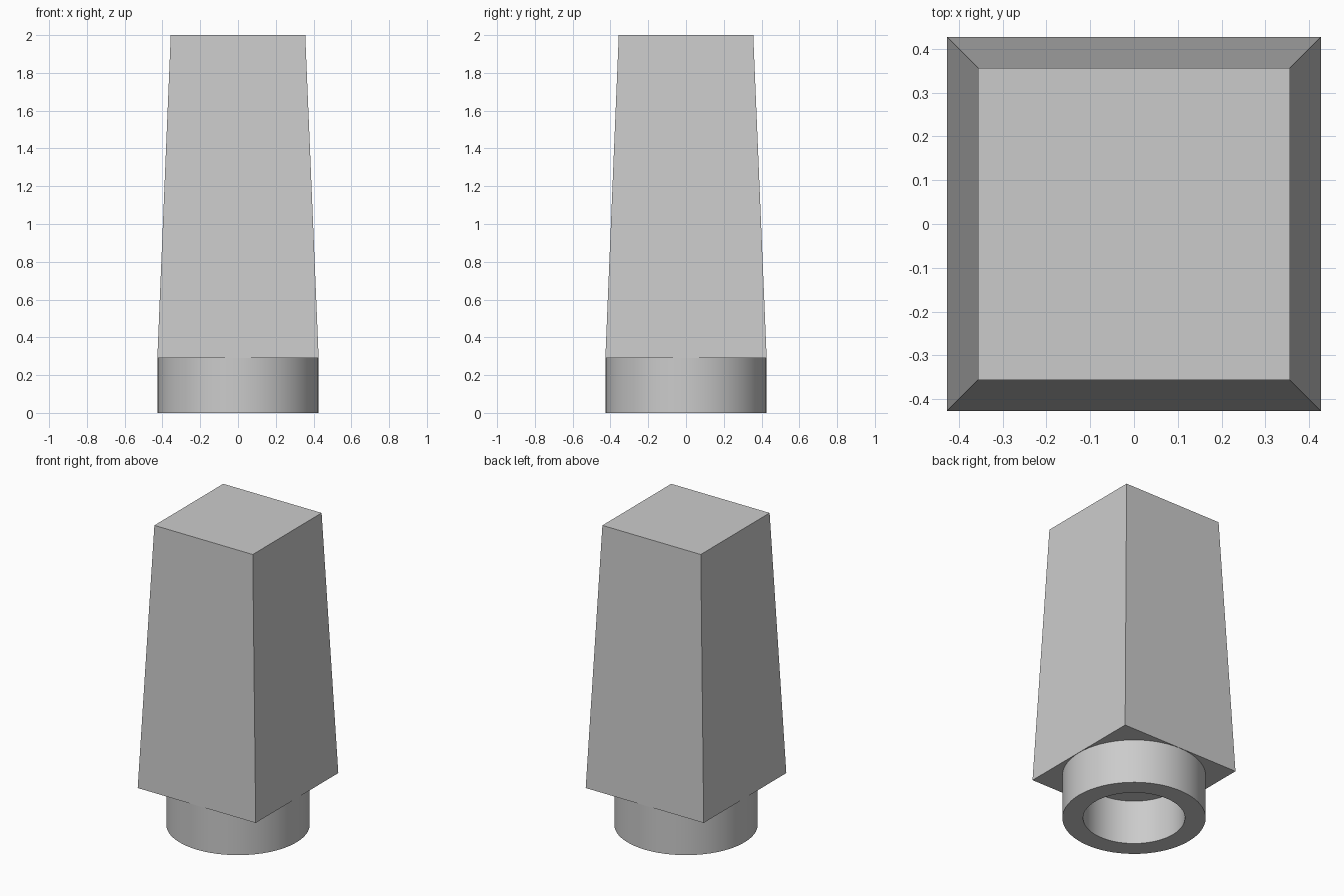
import bpy, bmesh, math

cube = bpy.data.objects.get("Cube")
if cube:
    bpy.data.objects.remove(cube, do_unlink=True)

BASE_Z, TOP_Z = 0.29, 2.0
BASE_HALF, TOP_HALF = 0.427, 0.356
OUTER, INNER = 0.425, 0.302

grey = bpy.data.materials.new("light grey")
grey.use_nodes = True
colour = (0.6, 0.6, 0.6, 1)
grey.diffuse_color = colour
grey.node_tree.nodes["Principled BSDF"].inputs["Base Color"].default_value = colour


def add_part(name, bm):
    bmesh.ops.recalc_face_normals(bm, faces=bm.faces)
    mesh = bpy.data.meshes.new(name)
    bm.to_mesh(mesh)
    bm.free()
    mesh.materials.append(grey)
    obj = bpy.data.objects.new(name, mesh)
    bpy.context.collection.objects.link(obj)
    return obj


# Tapered square block
bm = bmesh.new()
bmesh.ops.create_cube(bm, size=2)
for v in bm.verts:
    top = v.co.z > 0
    half = TOP_HALF if top else BASE_HALF
    v.co = (v.co.x * half, v.co.y * half, TOP_Z if top else BASE_Z)
add_part("tapered_block", bm)

# Hollow round collar, spun from a rectangular section
bm = bmesh.new()
section = [(INNER, 0), (OUTER, 0), (OUTER, BASE_Z), (INNER, BASE_Z)]
verts = [bm.verts.new((r, 0, z)) for r, z in section]
edges = [bm.edges.new((verts[i], verts[(i + 1) % 4])) for i in range(4)]
bmesh.ops.spin(bm, geom=verts + edges, cent=(0, 0, 0), axis=(0, 0, 1),
               angle=math.tau, steps=64, use_merge=True)
bmesh.ops.remove_doubles(bm, verts=bm.verts, dist=0.0001)
# The top of the collar is closed by the block, so leave it open
bmesh.ops.delete(bm, geom=[f for f in bm.faces if all(v.co.z > BASE_Z / 2 for v in f.verts)],
                 context="FACES")
collar = add_part("round_collar", bm)

bpy.ops.object.select_all(action="DESELECT")
collar.select_set(True)
bpy.context.view_layer.objects.active = collar
bpy.ops.object.shade_smooth_by_angle(angle=math.radians(30))
